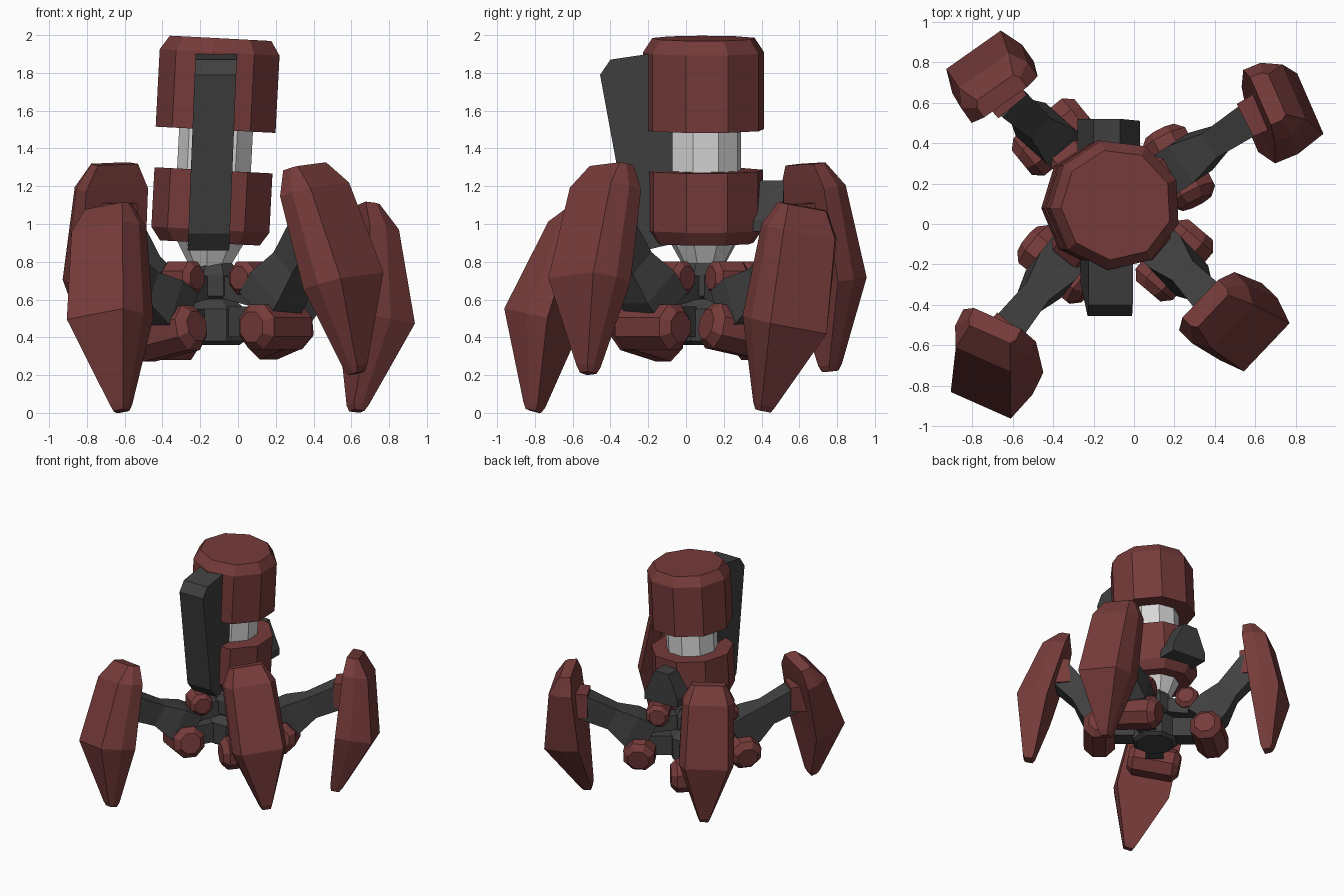
import bpy, bmesh, math
from mathutils import Vector, Matrix

if "Cube" in bpy.data.objects:
    bpy.data.objects.remove(bpy.data.objects["Cube"])


def material(name, rgb):
    m = bpy.data.materials.new(name)
    m.diffuse_color = (*rgb, 1)
    m.use_nodes = True
    m.node_tree.nodes["Principled BSDF"].inputs["Base Color"].default_value = m.diffuse_color
    return m


RED = material("dark_red", (0.180, 0.0445, 0.0425))
GREY = material("charcoal", (0.051, 0.051, 0.051))
WHITE = material("pale_grey", (0.68, 0.68, 0.68))


def loft(name, rings, mat, matrix=Matrix()):
    """Skin closed rings of equal point count and cap both ends."""
    bm = bmesh.new()
    vs = [[bm.verts.new(matrix @ Vector(p)) for p in r] for r in rings]
    n = len(vs[0])
    for a, b in zip(vs, vs[1:]):
        for i in range(n):
            j = (i + 1) % n
            bm.faces.new((a[i], a[j], b[j], b[i]))
    bm.faces.new(vs[0][::-1])
    bm.faces.new(vs[-1])
    bmesh.ops.recalc_face_normals(bm, faces=bm.faces)
    me = bpy.data.meshes.new(name)
    bm.to_mesh(me)
    bm.free()
    me.materials.append(mat)
    ob = bpy.data.objects.new(name, me)
    bpy.context.collection.objects.link(ob)
    return ob


def lathe(name, profile, sides, mat, matrix=Matrix(), start=math.radians(103)):
    """Faceted solid of revolution from (radius, height) pairs."""
    rings = [[(r * math.cos(start + i * math.tau / sides),
               r * math.sin(start + i * math.tau / sides), z) for i in range(sides)]
             for r, z in profile]
    return loft(name, rings, mat, matrix)


def frame(origin, x, y, z):
    m = Matrix((x, y, z)).transposed().to_4x4()
    m.translation = origin
    return m


def axes(up, out):
    """Right-handed x, y, z axes: z follows up, y leans toward out."""
    z = up.normalized()
    y = (out - z * out.dot(z)).normalized()
    return y.cross(z), y, z


def beam(name, stations, mat):
    """Rectangular beam through (point, half width, half height) stations."""
    d = stations[-1][0] - stations[0][0]
    side = Vector((d.y, -d.x, 0)).normalized()
    up = side.cross(d).normalized()
    rings = [[p + side * w * a + up * h * b
              for a, b in ((-1, -1), (1, -1), (1, 1), (-1, 1))] for p, w, h in stations]
    return loft(name, rings, mat)


# Slightly leaning tower, in heights above the ground
tower = Matrix.Translation((-0.172, 0.095, 0.35)) @ Matrix.Rotation(math.radians(3), 4, 'Y') \
    @ Matrix.Translation((0, 0, -0.35))
base = Matrix.Translation((-0.13, 0.095, 0))
lathe("hub_base", [(0.15, 0.36), (0.18, 0.38), (0.18, 0.55), (0.11, 0.61)], 8, GREY, base, math.pi / 8)
lathe("hub_collar", [(0.10, 0.59), (0.14, 0.62), (0.14, 0.73), (0.11, 0.79)], 8, GREY, base, math.pi / 8)
lathe("neck_cone", [(0.10, 0.76), (0.19, 0.92)], 9, WHITE, tower)
lathe("lower_drum", [(0.27, 0.90), (0.32, 0.97), (0.32, 1.285)], 9, RED, tower)
lathe("core_column", [(0.20, 1.20), (0.20, 1.55)], 9, WHITE, tower)
lathe("upper_drum", [(0.325, 1.50), (0.325, 1.91), (0.275, 1.985)], 9, RED, tower)

# Tall front spine, a side profile extruded across x
spine = [(-0.08, 1.90), (-0.20, 1.90), (-0.40, 1.87), (-0.455, 1.79),
         (-0.30, 0.95), (-0.22, 0.86), (-0.05, 0.90)]
loft("front_spine", [[(s + 0.04 * (z - 1.4) - 0.135, y, z) for y, z in spine]
                     for s in (-0.11, 0.11)], GREY)

# Rear block, narrow on top
loft("rear_block", [[(-0.28, y, 0.97), (0.03, y - 0.01, 0.96), (0.03, y - 0.01, 1.02),
                     (-0.07, y, 1.23), (-0.20, y, 1.23), (-0.28, y, 1.04)]
                    for y in (0.30, 0.52)], GREY)

# Armour cross-sections: height, outer half width, front half width, front depth, back depth
SHIELD = [(0.00, 0.035, 0.03, 0.03, -0.03),
          (0.03, 0.05, 0.04, 0.05, -0.04),
          (0.43, 0.21, 0.165, 0.24, -0.04),
          (0.88, 0.20, 0.15, 0.13, -0.06),
          (1.00, 0.13, 0.11, 0.03, -0.06)]


def leg(name, hinge, top, tip, out, tilt=0.0, slim=0.0):
    hinge, top, tip, out = map(Vector, (hinge, top, tip, out))
    hub = Vector((-0.13, 0.10, 0.48))
    radial = Vector((hinge.x - hub.x, hinge.y - hub.y, 0)).normalized()
    up = Vector((0, 0, 1))

    # Armoured foot plate
    x, y, z = axes(top - tip, out)
    length = (top - tip).length
    rings = []
    for t, w, f, front, back in SHIELD:
        if t > 0.1:
            front -= slim * (1 - t) / 0.57
        mid = (front + 2 * back) / 3 + 0.03 if t > 0.1 else 0.01
        rings.append([(-w, back, t * length), (w, back, t * length), (w, mid, t * length),
                      (f, front, t * length), (-f, front, t * length), (-w, mid, t * length)])
    loft(name + "_foot_armor", rings, RED, frame(tip, x, y, z))

    # Hip link, thigh and red ankle socket
    inward = Vector((-radial.x, -radial.y, 0))
    mount = tip.lerp(top, 0.72) - y * 0.05
    beam(name + "_hip_link", [(hub, 0.07, 0.08), (hinge + up * 0.03, 0.07, 0.08)], GREY)
    start = hinge + inward * 0.06 + up * 0.10
    knee = start.lerp(mount, 0.52) + up * 0.01
    beam(name + "_thigh", [(start, 0.11, 0.13), (start.lerp(mount, 0.25), 0.11, 0.13),
                           (knee, 0.07, 0.09), (mount, 0.085, 0.10)], GREY)
    beam(name + "_ankle_socket", [(mount + inward * 0.08, 0.09, 0.10),
                                  (mount - inward * 0.06, 0.10, 0.11)], RED)

    # Hinge barrel across the leg
    tangent = Vector((-radial.y, radial.x, tilt)).normalized()
    normal = tangent.cross(radial)
    lathe(name + "_hinge_barrel", [(0.085, -0.20), (0.13, -0.155), (0.13, 0.155), (0.085, 0.20)],
          8, RED, frame(hinge, radial, -normal, radial.cross(-normal)), math.pi / 8)

    # Small shoulder block beside the collar
    shoulder = Vector((hub.x, hub.y, 0.715)) + radial * 0.26
    lathe(name + "_shoulder_barrel", [(0.065, -0.10), (0.095, -0.07), (0.095, 0.07), (0.065, 0.10)],
          8, RED, frame(shoulder, radial, up, radial.cross(up)), math.pi / 8)
    beam(name + "_shoulder_link", [(Vector((hub.x, hub.y, 0.69)), 0.06, 0.06),
                                   (shoulder + radial * 0.10 - up * 0.10, 0.06, 0.06)], GREY)


# Four legs, each in its own step of the stride
leg("front_right", (0.20, -0.18, 0.455), (0.37, -0.41, 1.31), (0.63, -0.52, 0.21), (1, -0.95, 0), 0, 0.04)
leg("front_left", (-0.37, -0.20, 0.42), (-0.70, -0.52, 1.09), (-0.62, -0.81, 0.01), (-0.4, -0.9, 0), 0.2)
leg("back_left", (-0.40, 0.43, 0.40), (-0.67, 0.65, 1.32), (-0.705, 0.765, 0.22), (-0.6, 0.85, 0), 0, 0.06)
leg("back_right", (0.22, 0.28, 0.43), (0.68, 0.63, 1.09), (0.63, 0.41, 0.01), (0.92, 0.4, 0), -0.2)
